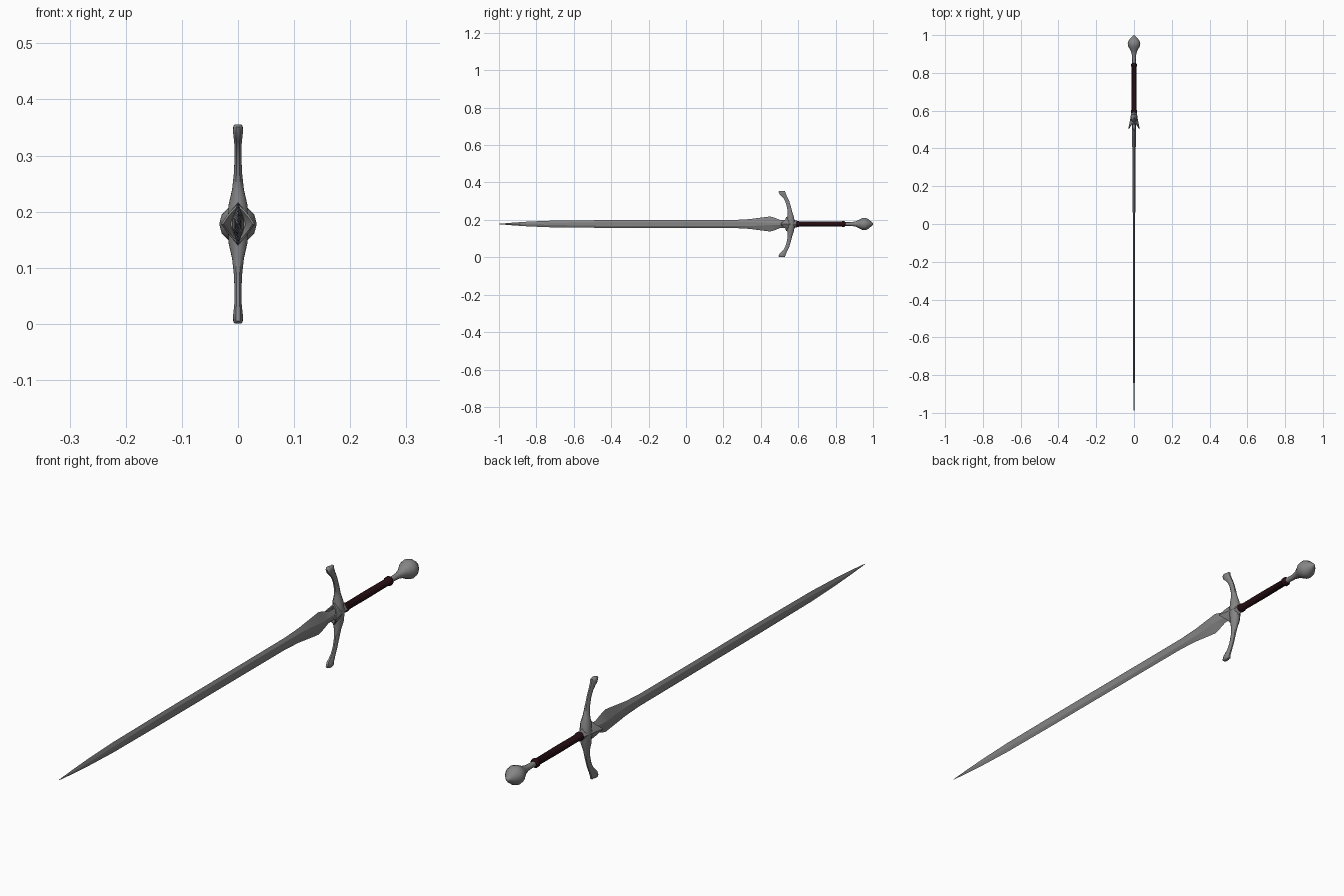
import bpy, bmesh, math

if "Cube" in bpy.data.objects:
    bpy.data.objects.remove(bpy.data.objects["Cube"])

ZC = 0.178  # height of the sword's axis


def material(name, rgb):
    m = bpy.data.materials.new(name)
    m.diffuse_color = (*rgb, 1)
    m.use_nodes = True
    m.node_tree.nodes["Principled BSDF"].inputs["Base Color"].default_value = m.diffuse_color
    return m


STEEL = material("grey steel", (0.235, 0.235, 0.235))
LEATHER = material("dark red leather", (0.018, 0.004, 0.006))


def loft(name, rings, mat, angle=30, caps=True):
    """Skin a list of equal-length point rings."""
    bm = bmesh.new()
    rows = [[bm.verts.new(p) for p in r] for r in rings]
    n = len(rows[0])
    for a, b in zip(rows, rows[1:]):
        for i in range(n):
            j = (i + 1) % n
            bm.faces.new((a[i], a[j], b[j], b[i]))
    if caps:
        bm.faces.new(rows[0])
        bm.faces.new(rows[-1])
    bmesh.ops.recalc_face_normals(bm, faces=bm.faces)
    me = bpy.data.meshes.new(name)
    bm.to_mesh(me)
    bm.free()
    me.materials.append(mat)
    ob = bpy.data.objects.new(name, me)
    bpy.context.collection.objects.link(ob)
    bpy.ops.object.select_all(action='DESELECT')
    ob.select_set(True)
    bpy.context.view_layer.objects.active = ob
    bpy.ops.object.shade_smooth_by_angle(angle=math.radians(angle))
    return ob


def turned(name, profile, mat, n=12, angle=50):
    """Round part along y from (y, radius) pairs."""
    rings = [[(r * math.cos(2 * math.pi * i / n), y, ZC + r * math.sin(2 * math.pi * i / n))
              for i in range(n)] for y, r in profile]
    return loft(name, rings, mat, angle)


# Blade: six-sided section with bevelled edges (y, half thickness, half width, flat share)
blade = [(-1.0, .001, .001, .1), (-.93, .003, .007, .1), (-.84, .004, .013, .15),
         (-.70, .005, .0185, .3), (-.43, .006, .0205, .5), (0, .0065, .021, .5),
         (.26, .007, .0215, .5), (.34, .008, .026, .4), (.40, .009, .034, .25),
         (.45, .011, .040, .12), (.475, .011, .033, .15), (.505, .010, .021, .25),
         (.56, .010, .019, .25)]
loft("blade", [[(0, y, ZC + w), (t, y, ZC + w * f), (t, y, ZC - w * f),
                (0, y, ZC - w), (-t, y, ZC - w * f), (-t, y, ZC + w * f)]
               for y, t, w, f in blade], STEEL, 12)


# Guard socket: bell with a hollow, pointed mouth facing the blade
def socket_ring(y, hx, hz, slant):
    pts = []
    for i in range(12):
        a = 2 * math.pi * i / 12
        c, s = math.cos(a), math.sin(a)
        k = (abs(c) + abs(s)) ** -0.75  # between a circle and a diamond
        pts.append((hx * c * k, y + slant * abs(s), ZC + hz * s * k))
    return pts


loft("guard_socket", [socket_ring(*r) for r in [
    (.602, .011, .012, 0), (.595, .015, .017, 0), (.575, .017, .022, 0),
    (.55, .021, .033, .004), (.525, .026, .038, .015), (.505, .030, .036, .03),
    (.503, .026, .031, .03), (.54, .014, .024, .01)]], STEEL, 45)

# Guard arms: curved towards the blade (y, distance from axis, half depth, half thickness)
arm = [(.561, .0, .022, .019), (.559, .035, .019, .017), (.556, .06, .013, .011),
       (.551, .09, .011, .0075), (.542, .12, .0105, .0062), (.531, .142, .011, .0065),
       (.521, .157, .014, .008), (.515, .167, .018, .009), (.510, .174, .016, .0085),
       (.509, .178, .009, .006)]


def arm_rings(sign):
    rings = []
    for k, (y, d, h, t) in enumerate(arm):
        p, q = arm[max(k - 1, 0)], arm[min(k + 1, len(arm) - 1)]
        ang = math.atan2(q[0] - p[0], q[1] - p[1]) if k < 8 else -.1
        ring = []
        for i in range(8):
            a = 2 * math.pi * (i + .5) / 8
            u = h * math.cos(a) * 1.05
            dd = min(d - u * math.sin(ang), .1775)
            ring.append((t * math.sin(a) * 1.05, y + u * math.cos(ang), ZC + sign * dd))
        rings.append(ring)
    return rings


for label, sign in (("upper", 1), ("lower", -1)):
    loft("guard_arm_" + label, arm_rings(sign), STEEL, 50)

# Grip with raised end rings
turned("grip", [(.588, .012), (.592, .0155), (.602, .0155), (.607, .0125), (.72, .0132),
                (.832, .0122), (.836, .0160), (.846, .0160), (.852, .011)], LEATHER)

# Pommel: slim neck swelling into a pointed bulb
turned("pommel", [(.845, .010), (.87, .0095), (.89, .0105), (.91, .015), (.925, .022),
                  (.94, .0305), (.955, .0335), (.968, .030), (.982, .020), (.994, .009),
                  (1.0, .003)], STEEL)
